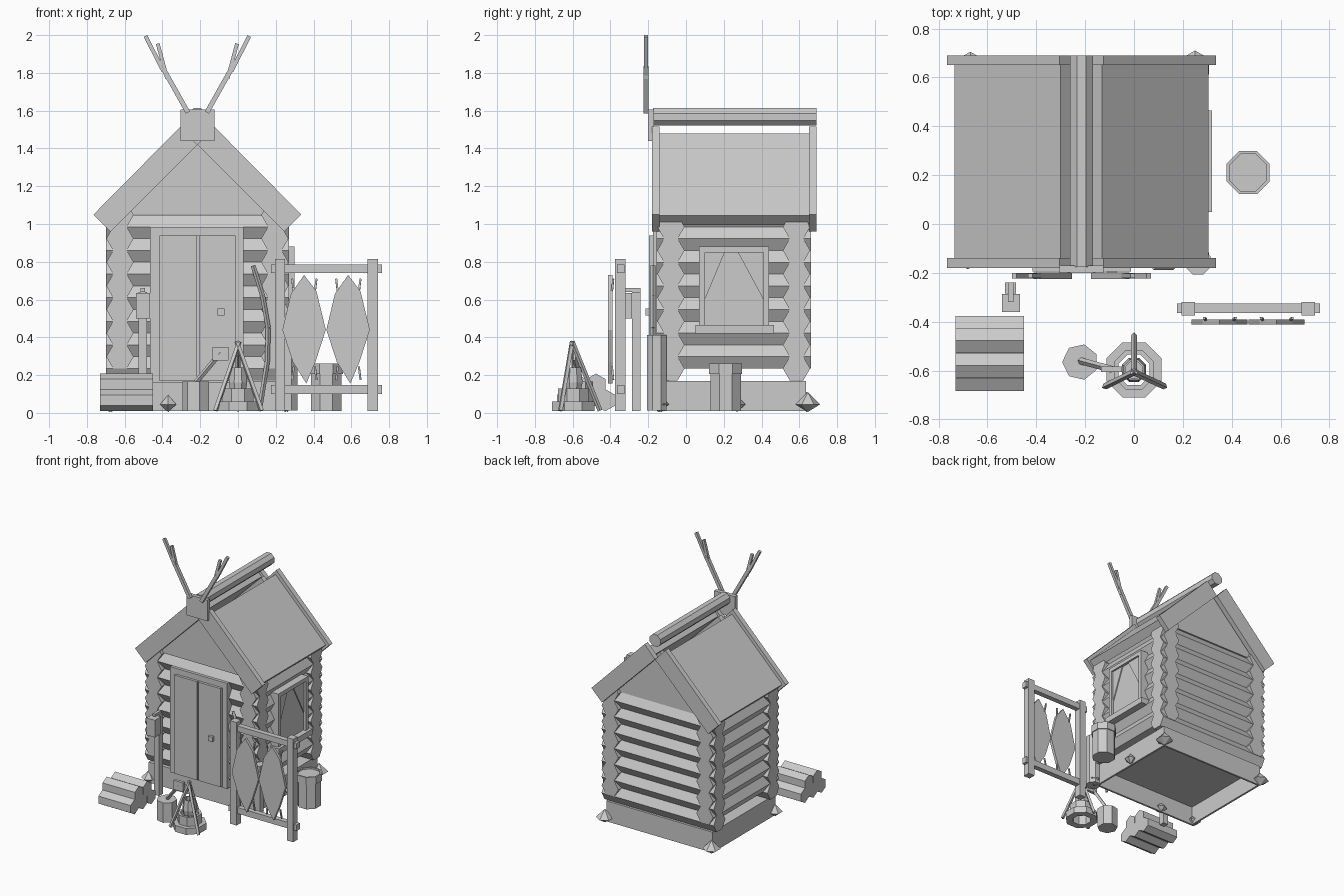
import bpy, bmesh, math
from mathutils import Vector

if "Cube" in bpy.data.objects:
    bpy.data.objects.remove(bpy.data.objects["Cube"])

GREY = bpy.data.materials.new("plain_grey")
GREY.use_nodes = True
GREY.diffuse_color = (0.6, 0.6, 0.6, 1)
GREY.node_tree.nodes["Principled BSDF"].inputs["Base Color"].default_value = (0.6, 0.6, 0.6, 1)
CX = -0.215  # middle of the cabin


def finish(name, bm):
    bmesh.ops.recalc_face_normals(bm, faces=bm.faces)
    mesh = bpy.data.meshes.new(name)
    bm.to_mesh(mesh)
    bm.free()
    mesh.materials.append(GREY)
    ob = bpy.data.objects.new(name, mesh)
    bpy.context.collection.objects.link(ob)
    return ob


def box(name, x0, x1, y0, y1, z0, z1):
    bm = bmesh.new()
    bmesh.ops.create_cube(bm, size=1)
    for v in bm.verts:
        v.co = ((x0, x1)[v.co.x > 0], (y0, y1)[v.co.y > 0], (z0, z1)[v.co.z > 0])
    return finish(name, bm)


def prism(name, pts, a, b, axis="y"):
    """Solid outline (x,z along y, or y,z along x)."""
    place = (lambda p, t: (p[0], t, p[1])) if axis == "y" else (lambda p, t: (t, p[0], p[1]))
    bm = bmesh.new()
    near, far = ([bm.verts.new(place(p, t)) for p in pts] for t in (a, b))
    bm.faces.new(near)
    bm.faces.new(far)
    for i in range(len(pts)):
        bm.faces.new((near[i - 1], near[i], far[i], far[i - 1]))
    return finish(name, bm)


def rod(name, p, q, r, sides=4, turn=0.0):
    """Straight bar with a polygonal section between two points."""
    p, q = Vector(p), Vector(q)
    d = q - p
    u = d.cross(Vector((0, 0, 1)))
    u = u.normalized() if u.length > 1e-5 else Vector((1, 0, 0))
    w = d.normalized().cross(u)
    bm = bmesh.new()
    angles = [math.tau * i / sides + turn for i in range(sides)]
    lo, hi = ([bm.verts.new(c + r * (math.cos(a) * u + math.sin(a) * w)) for a in angles] for c in (p, q))
    for i in range(sides):
        bm.faces.new((lo[i - 1], lo[i], hi[i], hi[i - 1]))
    bm.faces.new(lo)
    bm.faces.new(hi)
    return finish(name, bm)


def lathe(name, x, y, profile, sides=8):
    """Spin a radius/height profile; a zero radius closes it."""
    bm = bmesh.new()
    rings = []
    for r, z in profile:
        angles = [math.tau * (i + 0.5) / sides for i in range(sides)]
        rings.append([bm.verts.new((x + r * math.cos(a), y + r * math.sin(a), z)) for a in angles])
    for lo, hi in zip(rings, rings[1:]):
        for i in range(sides):
            bm.faces.new((lo[i - 1], lo[i], hi[i], hi[i - 1]))
    bmesh.ops.remove_doubles(bm, verts=bm.verts, dist=1e-5)
    return finish(name, bm)


def ring(name, x, y, r_in, r_out, z0, z1):
    lathe(name, x, y, [(r_in, z0), (r_out, z0), (r_out, z1), (r_in, z1), (r_in, z0)])


# Foundation boards, floor and corner stones
for s in (-1, 1):
    inner, outer = sorted((CX + s * 0.445, CX + s * 0.46))
    box("foundation_side", inner, outer, -0.14, 0.635, 0.01, 0.17)
box("foundation_front", CX - 0.445, CX + 0.445, -0.14, -0.125, 0.01, 0.17)
box("foundation_back", CX - 0.445, CX + 0.445, 0.62, 0.635, 0.01, 0.17)
box("floor", CX - 0.445, CX + 0.445, -0.125, 0.62, 0.155, 0.17)
for x, y, r in ((-0.67, 0.64, 0.065), (0.25, 0.645, 0.065), (0.26, -0.145, 0.055),
                (-0.68, -0.13, 0.055), (-0.37, -0.14, 0.05), (0.26, 0.27, 0.045)):
    lathe("corner_stone", x, y, [(0, 0.005), (r, 0.045), (0, 0.045 + r)], 6)

# Log walls, the two directions interlocking by half a log
STEP, LOG = 0.125, 0.0722
for k in range(7):
    z = 0.235 + STEP * k
    for y in (-0.08, 0.585):
        rod("cross_log", (-0.70, y, z), (0.27, y, z), LOG, 6)
    z += STEP / 2
    for x in (CX - 0.41, CX + 0.41):
        rod("side_log", (x, -0.156, z), (x, 0.661, z), LOG, 6)

# Gables and roof
for y0, y1 in ((-0.13, -0.09), (0.59, 0.63)):
    prism("gable", [(CX - 0.405, 1.05), (CX + 0.405, 1.05), (CX, 1.455)], y0, y1)
SLAB = [(0.085, 1.48), (0.52, 1.045), (0.47, 0.995), (0.035, 1.43)]
BARGE = [(0.09, 1.515), (0.55, 1.05), (0.46, 0.96), (0, 1.42)]
for s in (-1, 1):
    prism("roof_slab", [(CX + s * x, z) for x, z in SLAB], -0.14, 0.65)
    for y in (-0.18, 0.65):
        prism("barge_board", [(CX + s * x, z) for x, z in BARGE], y, y + 0.04)
rod("ridge_pole", (CX, -0.175, 1.567), (CX, 0.69, 1.567), 0.05, 8, math.pi / 8)

# Antlers on their plaque
box("antler_plaque", CX - 0.09, CX + 0.09, -0.2, -0.17, 1.44, 1.605)
for s in (-1, 1):
    for a, b, r in (((0.05, 1.59), (0.185, 1.83), 0.018), ((0.18, 1.81), (0.275, 1.995), 0.015),
                    ((0.16, 1.77), (0.21, 1.955), 0.014)):
        rod("antler", (CX + s * a[0], -0.212, a[1]), (CX + s * b[0], -0.212, b[1]), r, turn=math.pi / 4)

# Double door
box("door_frame", -0.465, 0.028, -0.175, -0.09, 0.16, 0.985)
box("door_leaf_right", -0.415, -0.217, -0.195, -0.17, 0.17, 0.94)
box("door_leaf_left", -0.205, -0.013, -0.195, -0.17, 0.17, 0.94)
box("door_strip", -0.217, -0.205, -0.185, -0.17, 0.17, 0.94)
box("door_handle", -0.108, -0.072, -0.215, -0.19, 0.515, 0.553)

# Side window with drawn curtains
box("window_pane", 0.2, 0.278, 0.08, 0.43, 0.45, 0.87)
for y in (0.07, 0.41):
    box("window_jamb", 0.2, 0.3, y, y + 0.03, 0.46, 0.88)
box("window_head", 0.2, 0.3, 0.1, 0.41, 0.85, 0.88)
box("window_sill", 0.2, 0.32, 0.05, 0.465, 0.42, 0.465)
prism("curtain", [(0.1, 0.85), (0.205, 0.85), (0.1, 0.6)], 0.278, 0.286, "x")
prism("curtain", [(0.275, 0.85), (0.41, 0.85), (0.41, 0.6)], 0.278, 0.286, "x")

# Drying rack with two hides
for x in (0.195, 0.685):
    box("rack_post", x, x + 0.055, -0.375, -0.32, 0.01, 0.815)
box("rack_top_bar", 0.175, 0.762, -0.365, -0.325, 0.74, 0.785)
box("rack_bottom_bar", 0.175, 0.762, -0.365, -0.325, 0.1, 0.147)
HIDE = [(0, 0.73), (0.065, 0.645), (0.115, 0.44), (0.06, 0.27), (0.012, 0.155),
        (-0.06, 0.27), (-0.115, 0.44), (-0.07, 0.63)]
for x in (0.35, 0.583):
    prism("hide", [(x + a, z) for a, z in HIDE], -0.412, -0.39)
    for dx in (-0.055, 0.057):
        rod("upper_lacing", (x + dx, -0.392, 0.64), (x + dx * 1.15, -0.385, 0.71), 0.007)
        rod("lower_lacing", (x + dx, -0.392, 0.245), (x + dx * 1.15, -0.385, 0.175), 0.007)

# Lantern post
box("lantern_post", -0.527, -0.482, -0.285, -0.24, 0.01, 0.64)
box("lantern", -0.54, -0.467, -0.36, -0.287, 0.5, 0.635)
box("lantern_hook", -0.515, -0.493, -0.32, -0.24, 0.64, 0.66)

# Firewood stack
for y, z in ((-0.633, 0.067), (-0.53, 0.067), (-0.427, 0.067), (-0.58, 0.15), (-0.477, 0.15)):
    rod("firewood", (-0.73, y, z), (-0.45, y, z), 0.058, 6, math.pi / 6)

# Chopping stump with a hatchet
lathe("stump", -0.22, -0.565, [(0, 0.01), (0.074, 0.01), (0.074, 0.165), (0, 0.165)], 7)
rod("hatchet_handle", (-0.22, -0.56, 0.165), (-0.09, -0.595, 0.32), 0.014)
box("hatchet_head", -0.135, -0.05, -0.606, -0.584, 0.278, 0.35)

# Campfire with stones, hanging pot and tripod
ring("outer_hearth", 0.0, -0.597, 0.08, 0.122, 0.01, 0.06)
ring("inner_hearth", 0.0, -0.597, 0.068, 0.088, 0.01, 0.13)
lathe("pot", 0.0, -0.597, [(0, 0.12), (0.045, 0.12), (0.053, 0.16), (0.045, 0.24), (0.036, 0.24),
                           (0.036, 0.17), (0, 0.17)])
rod("pot_hanger", (0, -0.6, 0.17), (0, -0.6, 0.37), 0.005)
for x, y in ((-0.12, -0.665), (0.125, -0.665), (0, -0.455)):
    rod("tripod_leg", (x, y, 0.012), (-x * 0.06, -0.603, 0.378), 0.013)

# Barrel with a rim and a sunken lid
lathe("barrel", 0.467, 0.21, [(0, 0.01), (0.087, 0.01), (0.087, 0.205), (0.095, 0.205), (0.095, 0.262),
                              (0.082, 0.262), (0.082, 0.25), (0, 0.25)])

# Tall keg at the corner and a bow leaning on the wall
lathe("corner_keg", 0.262, -0.155, [(0, 0.012), (0.056, 0.012), (0.056, 0.412), (0, 0.412)])
BOW = [(0.08, 0.78), (0.13, 0.62), (0.16, 0.45), (0.155, 0.27), (0.115, 0.02)]
for a, b in zip(BOW, BOW[1:]):
    rod("bow", (a[0], -0.175, a[1]), (b[0], -0.175, b[1]), 0.013)
